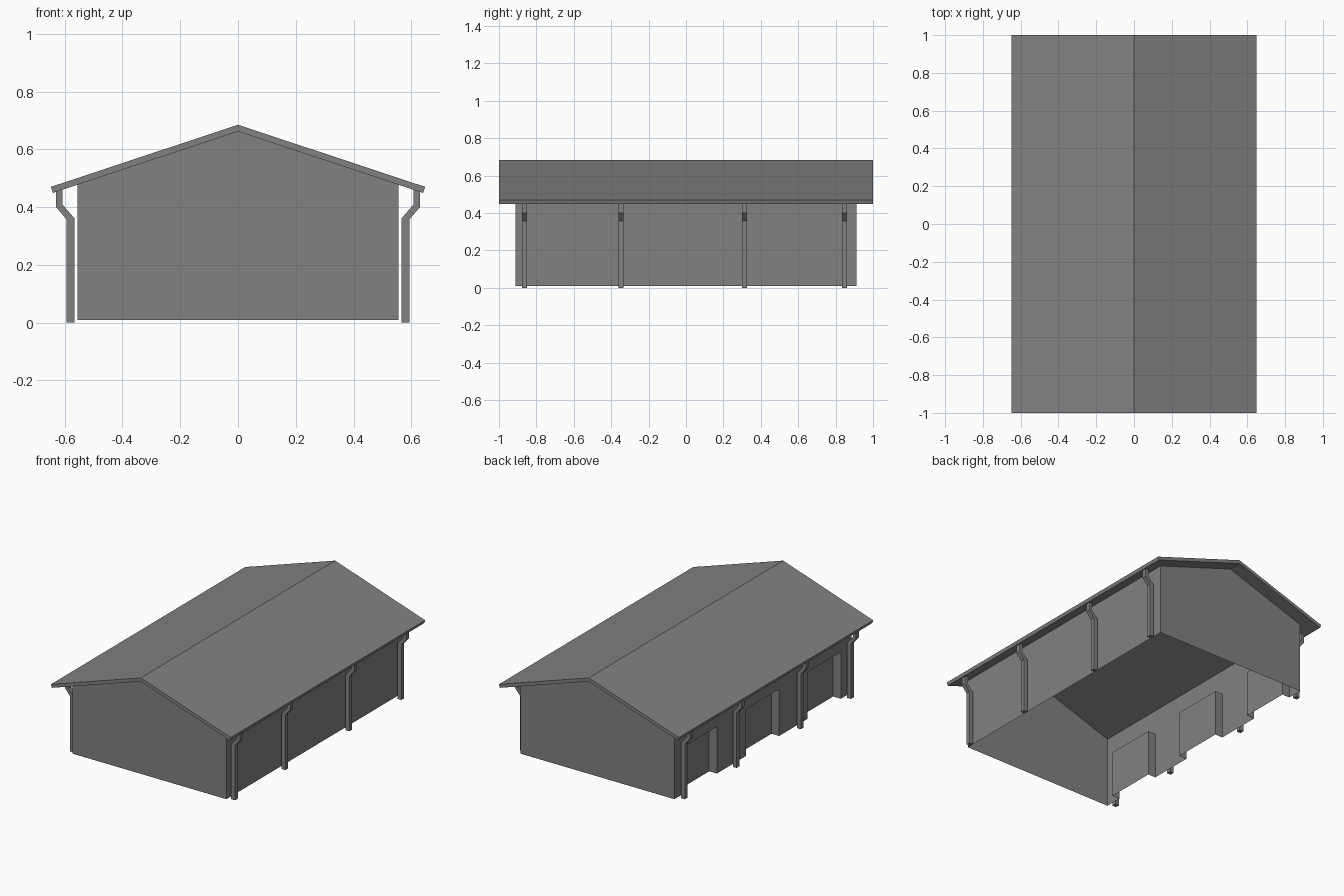
import bpy, bmesh

if "Cube" in bpy.data.objects:
    bpy.data.objects.remove(bpy.data.objects["Cube"])

WX, WY, Z0 = 0.555, 0.912, 0.01         # wall half sizes and base height
RIDGE, SLOPE = 0.662, 0.332             # underside of roof
EAVE = RIDGE - SLOPE * WX
DOORS = [(-0.80, -0.46), (-0.165, 0.175), (0.475, 0.81)]
DOOR_TOP, DEPTH = 0.315, 0.055

GREY = bpy.data.materials.new("dark_grey")
GREY.diffuse_color = (0.22, 0.22, 0.22, 1)
GREY.use_nodes = True
GREY.node_tree.nodes["Principled BSDF"].inputs["Base Color"].default_value = GREY.diffuse_color


def finish(bm, name):
    me = bpy.data.meshes.new(name)
    bmesh.ops.remove_doubles(bm, verts=bm.verts, dist=1e-5)
    bmesh.ops.recalc_face_normals(bm, faces=bm.faces)
    bm.to_mesh(me)
    bm.free()
    me.materials.append(GREY)
    ob = bpy.data.objects.new(name, me)
    bpy.context.collection.objects.link(ob)
    return ob


def face(bm, pts):
    return bm.faces.new([bm.verts.new(p) for p in pts])


def extrude_profile(name, profile, y0, y1):
    """Solid from an x-z profile, stretched along y."""
    bm = bmesh.new()
    f = face(bm, [(x, y0, z) for x, z in profile])
    ext = bmesh.ops.extrude_face_region(bm, geom=[f])["geom"]
    verts = [v for v in ext if isinstance(v, bmesh.types.BMVert)]
    bmesh.ops.translate(bm, verts=verts, vec=(0, y1 - y0, 0))
    # the starting face is kept as the near cap
    if not f.is_valid:
        face(bm, [(x, y0, z) for x, z in profile])
    return finish(bm, name)


# Walls: thin shell, open underneath, with recessed doorways on the left
bm = bmesh.new()
gable = [(-WX, Z0), (WX, Z0), (WX, EAVE), (0, RIDGE), (-WX, EAVE)]
for y in (-WY, WY):
    face(bm, [(x, y, z) for x, z in gable])
face(bm, [(WX, -WY, Z0), (WX, WY, Z0), (WX, WY, EAVE), (WX, -WY, EAVE)])
outline = [(-WY, Z0)]
for a, b in DOORS:
    outline += [(a, Z0), (a, DOOR_TOP), (b, DOOR_TOP), (b, Z0)]
outline += [(WY, Z0), (WY, EAVE), (-WY, EAVE)]
face(bm, [(-WX, y, z) for y, z in outline])
xi = -WX + DEPTH
for a, b in DOORS:
    frame = [(a, Z0), (a, DOOR_TOP), (b, DOOR_TOP), (b, Z0)]
    face(bm, [(xi, y, z) for y, z in frame])
    for p, q in zip(frame, frame[1:]):
        face(bm, [(-WX, *p), (-WX, *q), (xi, *q), (xi, *p)])
finish(bm, "walls")

# Gabled roof slab with square-cut eaves
extrude_profile("roof", [(0, 0.685), (0.648, 0.470), (0.641, 0.449), (0, RIDGE),
                         (-0.641, 0.449), (-0.648, 0.470)], -1, 1)

# Downpipes: cranked under the eaves, mirrored to both sides
pipe = [(0.566, 0), (0.594, 0), (0.594, 0.358), (0.630, 0.40),
        (0.630, RIDGE - SLOPE * 0.630 + 0.003), (0.607, RIDGE - SLOPE * 0.607 + 0.003),
        (0.607, 0.408), (0.566, 0.361)]
for y in (-0.864, -0.348, 0.313, 0.847):
    for side, s in (("right", 1), ("left", -1)):
        extrude_profile("downpipe_" + side, [(s * x, z) for x, z in pipe],
                        y - 0.014, y + 0.014)
